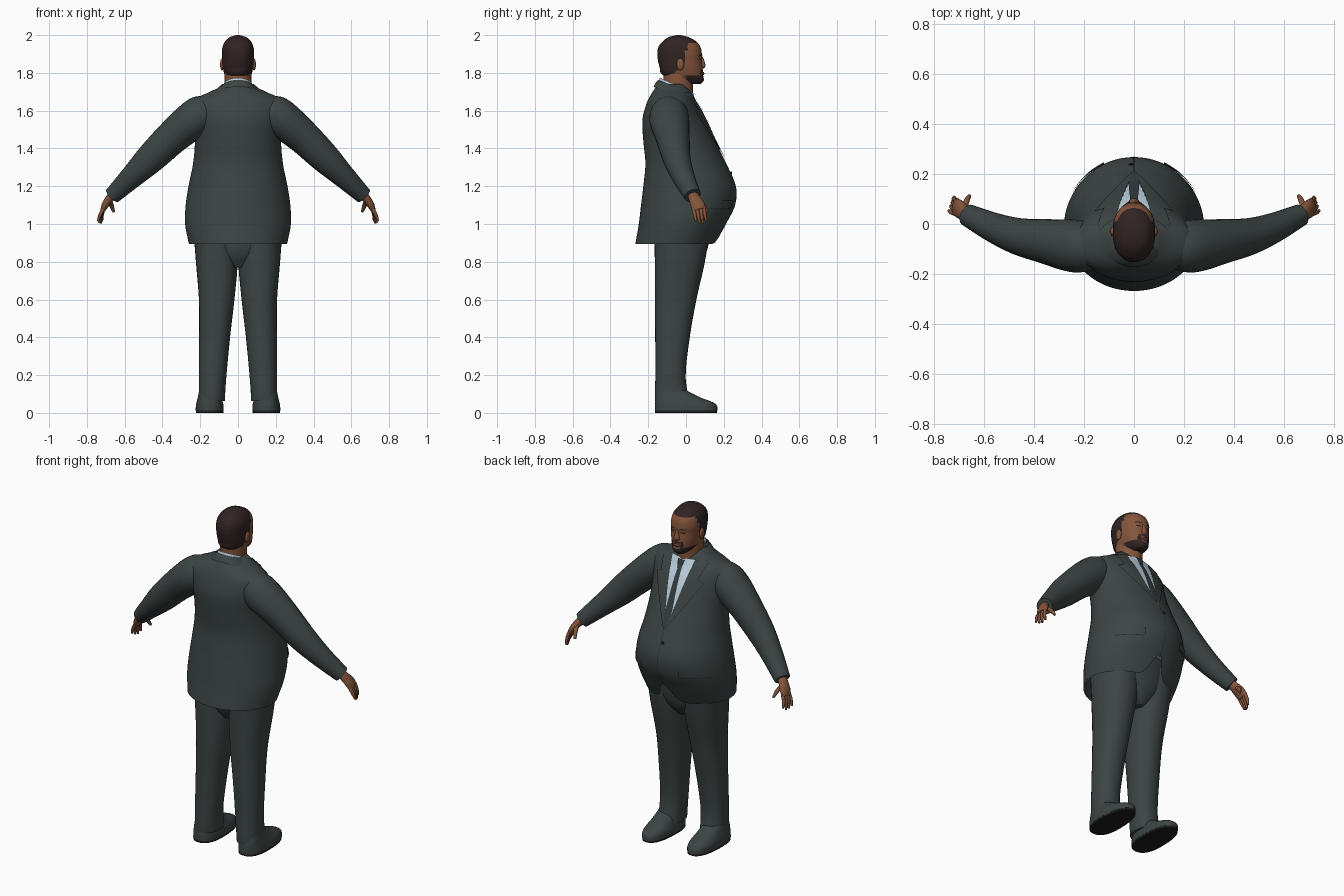
import bpy, bmesh, math
from mathutils import Vector

cube = bpy.data.objects.get("Cube")
if cube:
    bpy.data.objects.remove(cube, do_unlink=True)


def material(name, *rgb):
    m = bpy.data.materials.new(name)
    m.use_nodes = True
    m.diffuse_color = (*rgb, 1)
    bsdf = next(n for n in m.node_tree.nodes if n.type == "BSDF_PRINCIPLED")
    bsdf.inputs["Base Color"].default_value = (*rgb, 1)
    bsdf.inputs["Roughness"].default_value = 0.8
    return m


SUIT = material("suit_grey", .045, .06, .058)
SEAM = material("seam_dark", .018, .023, .023)
SKIN = material("skin_brown", .23, .09, .044)
HAIR = material("hair_dark", .03, .017, .017)
SHIRT = material("shirt_pale_blue", .52, .66, .76)
TIE = material("tie_grey", .033, .045, .048)
SOLE = material("sole_black", .012, .013, .014)
LIP = material("lip_brown", .14, .05, .035)


def sample(table, t):
    """Smoothly interpolate table rows by their first column."""
    last = len(table) - 1
    i = 0
    while i < last - 1 and t > table[i + 1][0]:
        i += 1
    a, b = table[i], table[i + 1]
    p, q = table[max(i - 1, 0)], table[min(i + 2, last)]
    h = b[0] - a[0]
    u = min(max((t - a[0]) / h, 0), 1)
    out = []
    for k in range(1, len(a)):
        m0 = (b[k] - p[k]) / (b[0] - p[0]) * h
        m1 = (q[k] - a[k]) / (q[0] - a[0]) * h
        d = b[k] - a[k]
        out.append(a[k] + u * (m0 + u * (3 * d - 2 * m0 - m1 + u * (m0 + m1 - 2 * d))))
    return out


def steps(a, b, n):
    return [a + (b - a) * i / n for i in range(n + 1)]


def finish(name, bm, mats, angle=50):
    me = bpy.data.meshes.new(name)
    bm.to_mesh(me)
    bm.free()
    for m in mats:
        me.materials.append(m)
    ob = bpy.data.objects.new(name, me)
    bpy.context.collection.objects.link(ob)
    bpy.ops.object.select_all(action="DESELECT")
    ob.select_set(True)
    bpy.context.view_layer.objects.active = ob
    bpy.ops.object.shade_smooth_by_angle(angle=math.radians(angle))
    return ob


def loft(name, rings, mats, closed=True, bottom=True, top=True, rule=None):
    bm = bmesh.new()
    rows = [[bm.verts.new(p) for p in r] for r in rings]
    n = len(rows[0])
    for a, b in zip(rows, rows[1:]):
        for j in range(n if closed else n - 1):
            k = (j + 1) % n
            bm.faces.new((a[j], a[k], b[k], b[j]))
    if bottom:
        bm.faces.new(rows[0])
    if top:
        bm.faces.new(rows[-1])
    bmesh.ops.recalc_face_normals(bm, faces=bm.faces)
    if rule:
        for f in bm.faces:
            f.material_index = rule(f.calc_center_median())
    return finish(name, bm, mats)


def oval(z, w, back, front, yc, xc=0, n=2.0, seg=32, tilt=0, start=0, sweep=1):
    """Egg-shaped level section; tilt lowers its front."""
    pts = []
    for j in range(seg):
        a = math.tau * (start + sweep * j / (seg if sweep == 1 else seg - 1))
        c, s = math.cos(a), math.sin(a)
        x = math.copysign(abs(c) ** (2 / n), c) * w
        y = math.copysign(abs(s) ** (2 / n), s) * ((front - yc) if s > 0 else (yc - back))
        pts.append(Vector((xc + x, yc + y, z - tilt * y)))
    return pts


def surface(table, x, z, n=2.0):
    w, back, front, yc = sample(table, z)
    return yc + (front - yc) * max(1 - (abs(x) / w) ** n, 0) ** (1 / n)


def patch(name, table, z0, z1, edges, mat, lift=.005, n=2.0, rows=14, cols=8):
    """Thin plate laid over the front of a body; edges(t) gives its two x limits."""
    bm = bmesh.new()
    grid = []
    for t in steps(0, 1, rows):
        z = z0 + (z1 - z0) * t
        grid.append([bm.verts.new((x, surface(table, x, z, n) + lift, z))
                     for x in steps(*edges(t), cols)])
    for a, b in zip(grid, grid[1:]):
        for j in range(cols):
            f = bm.faces.new((a[j], b[j], b[j + 1], a[j + 1]))
            f.normal_update()
            if f.normal.y < 0:
                f.normal_flip()
    return finish(name, bm, [mat])


def tube(name, path, mat, side=1, sub=4, seg=16):
    """Sweep an ellipse along rows of x, y, z, radius across, radius through."""
    table = [(i, *p) for i, p in enumerate(path)]
    ts = steps(0, len(path) - 1, sub * (len(path) - 1))
    rows = [sample(table, t) for t in ts]
    rings = []
    for i, r in enumerate(rows):
        tangent = (Vector(rows[min(i + 1, len(rows) - 1)][:3]) - Vector(rows[max(i - 1, 0)][:3])).normalized()
        u = Vector((0, 1, 0))
        u = (u - tangent * u.dot(tangent)).normalized()
        v = tangent.cross(u)
        ring = [Vector(r[:3]) + u * r[3] * math.cos(a) + v * r[4] * math.sin(a)
                for a in steps(0, math.tau, seg)[:-1]]
        rings.append([Vector((p.x * side, p.y, p.z)) for p in ring])
    return loft(name, rings, [mat])


def ball(name, loc, scale, mat):
    bm = bmesh.new()
    bmesh.ops.create_uvsphere(bm, u_segments=16, v_segments=10, radius=1)
    for v in bm.verts:
        v.co = Vector(loc) + Vector(a * b for a, b in zip(v.co, scale))
    return finish(name, bm, [mat])


# Jacket: height, half width, back, front, side line
BODY = [(.895, .26, -.268, .16, -.05), (1.0, .28, -.25, .212, -.02), (1.1, .277, -.238, .26, 0),
        (1.2, .262, -.226, .264, 0), (1.32, .238, -.215, .213, -.02), (1.44, .228, -.226, .153, -.04),
        (1.55, .235, -.231, .106, -.07), (1.62, .246, -.215, .07, -.08), (1.66, .235, -.2, .045, -.08),
        (1.69, .17, -.182, .033, -.075), (1.715, .115, -.168, .02, -.06), (1.74, .085, -.14, 0, -.05)]
rings = []
for z in steps(.895, 1.74, 40):
    ring = oval(z, *sample(BODY, z), seg=64)
    for p in ring:
        # cutaway where the two front hems part
        if p.y > 0 and z < 1.1:
            p.z += .12 * math.exp(-(p.x / .045) ** 2) * (1.1 - z) / .2
            p.y = surface(BODY, p.x, p.z)
    rings.append(ring)
loft("jacket_body", rings, [SUIT], bottom=False)

# Shirt opening, tie, front seam
V0, V1 = 1.34, 1.70


def opening(t):
    return .003 + .072 * t ** .9


patch("shirt_front", BODY, V0, V1, lambda t: (-opening(t), opening(t)), SHIRT, .004)
patch("tie_blade", BODY, V0, 1.66, lambda t: (-.026 + .014 * t, .026 - .014 * t) if t > .25
      else (-opening(t * .9), opening(t * .9)), TIE, .008)
patch("tie_knot", BODY, 1.65, 1.695, lambda t: (-.013 - .01 * t, .013 + .01 * t), TIE, .014)
patch("front_seam", BODY, 1.0, V0, lambda t: (-.0015, .0015), SEAM, .003, cols=1)
ball("jacket_button", (-.012, surface(BODY, 0, 1.27) + .002, 1.27), (.009, .005, .009), SEAM)

for side, tag in ((1, "left"), (-1, "right")):
    # Lapels with a notch, edged by a dark line
    def lapel(t, extra=0):
        wide = .105 * t / .74 if t < .74 else .062 + .03 * (t - .74)
        return side * opening(t), side * (opening(t) + wide + extra)
    patch(tag + "_lapel", BODY, V0, V1, lapel, SUIT, .008, rows=27)
    patch(tag + "_lapel_edge", BODY, V0, V1, lambda t: lapel(t, .003), SEAM, .005, rows=27)
    # Pocket flaps
    patch(tag + "_pocket_flap", BODY, 1.085, 1.125, lambda t: (side * .12, side * .245), SUIT, .008, rows=3)
    patch(tag + "_pocket_line", BODY, 1.081, 1.085, lambda t: (side * .12, side * .245), SEAM, .004, rows=1)
    # Sleeves
    tube(tag + "_sleeve", [(.13, -.09, 1.6, .08, .07), (.19, -.09, 1.582, .1, .1), (.25, -.087, 1.542, .105, .1),
                           (.35, -.07, 1.457, .09, .09), (.46, -.05, 1.35, .074, .08), (.56, -.015, 1.252, .06, .062),
                           (.665, .035, 1.15, .045, .045)], SUIT, side, seg=24)
    # Hands
    tube(tag + "_palm", [(.65, .028, 1.165, .026, .024), (.675, .042, 1.14, .03, .023),
                         (.7, .06, 1.105, .038, .02), (.715, .07, 1.075, .034, .014)], SKIN, side)
    for i, name in enumerate(("little", "ring", "middle", "index")):
        y = .04 + .018 * i
        drop = (.012, .002, 0, .012)[i]
        tube(tag + "_" + name + "_finger", [(.708, y, 1.09, .01, .01), (.729 - .003 * i, y + .006, 1.05, .0095, .01),
                                            (.741 - .007 * i, y + .014, 1.003 + drop, .006, .006)], SKIN, side, 3, 8)
    tube(tag + "_thumb", [(.68, .06, 1.125, .012, .012), (.67, .092, 1.1, .012, .012),
                          (.658, .113, 1.065, .007, .007)], SKIN, side, 3, 8)
    # Trouser legs: height, half width, back, front, side line, centre
    LEG = [(.062, .072, -.163, .022, -.07, .141), (.1, .07, -.165, .01, -.07, .138),
           (.2, .073, -.162, -.002, -.08, .134), (.4, .082, -.163, .02, -.07, .124),
           (.6, .094, -.165, .055, -.06, .113), (.8, .111, -.165, .1, -.04, .112), (1.0, .12, -.17, .13, -.02, .118)]
    loft(tag + "_trouser_leg", [[Vector((p.x * side, p.y, p.z)) for p in oval(z, *sample(LEG, z), n=2.2)]
                                for z in steps(.062, 1, 24)], [SUIT])
    # Shoes and soles
    SHOE = [(.012, .074, -.165, .166, -.03), (.04, .073, -.165, .163, -.03), (.058, .069, -.163, .14, -.04),
            (.078, .064, -.16, .085, -.06), (.12, .055, -.15, 0, -.08)]
    loft(tag + "_shoe", [oval(z, *sample(SHOE, z), xc=.15 * side, n=2.4) for z in steps(.012, .12, 10)], [SUIT])
    loft(tag + "_sole", [oval(z, .073, -.164, .164, -.03, xc=.15 * side, n=2.4) for z in (0, .013)], [SOLE])

# Trouser seat
SEAT = [(.77, .05, -.12, .06, -.03), (.84, .16, -.16, .105, -.03), (.93, .235, -.168, .125, -.03),
        (1.05, .24, -.17, .14, -.03)]
loft("trouser_seat", [oval(z, *sample(SEAT, z)) for z in steps(.77, 1.05, 8)], [SUIT])

# Neck and collars
loft("neck", [oval(z, .072, -.12, .036, -.045) for z in (1.66, 1.72, 1.8)], [SKIN])
loft("shirt_collar", [oval(z, w, -.05 - d, -.05 + d, -.05, tilt=.45)
                      for z, w, d in ((1.69, .086, .096), (1.734, .077, .089))], [SHIRT], bottom=False, top=False)
loft("jacket_collar", [oval(z, w, -.05 - d, -.05 + d, -.05, tilt=.42, start=.39, sweep=.72)
                       for z, w, d in ((1.675, .13, .122), (1.7, .108, .112), (1.722, .086, .098), (1.717, .08, .092))],
     [SUIT], closed=False, bottom=False, top=False)

# Head, with hair and beard chosen by region
HEAD = [(1.742, .03, .015, .08, .045), (1.76, .052, -.05, .094, .01), (1.79, .071, -.125, .09, -.02),
        (1.83, .08, -.14, .088, -.03), (1.87, .083, -.149, .083, -.03), (1.9, .085, -.152, .084, -.03),
        (1.94, .081, -.145, .075, -.035), (1.97, .066, -.12, .05, -.04), (1.99, .042, -.09, .012, -.04),
        (2.0, .008, -.05, -.03, -.04)]


def head_colour(p):
    hairline = .01 if p.z > 1.92 else -.005 if p.z > 1.86 else -.005 - .95 * (1.86 - p.z)
    beard = p.y > 0 and p.z < (1.777 if abs(p.x) < .026 else 1.787)
    goatee = p.y > .05 and .022 < abs(p.x) < .038 and p.z < 1.818
    return int(p.z > 1.957 or (p.y < hairline and p.z > 1.776) or beard or goatee)


loft("head", [oval(z, *sample(HEAD, z), n=2.25, seg=72) for z in steps(1.742, 2, 60)], [SKIN, HAIR], rule=head_colour)

# Face
patch("moustache", HEAD, 1.811, 1.818, lambda t: (-.035, .035), HAIR, .002, 2.25, 2)
ball("lips", (0, .09, 1.797), (.022, .007, .009), LIP)
tube("nose", [(0, .078, 1.885, .01, .008), (0, .085, 1.862, .012, .011), (0, .09, 1.838, .013, .019),
              (0, .084, 1.826, .007, .014)], SKIN)
for side, tag in ((1, "left"), (-1, "right")):
    ball(tag + "_ear", (side * .084, -.03, 1.845), (.011, .02, .032), SKIN)
    patch(tag + "_eye", HEAD, 1.869, 1.877, lambda t: (side * .02, side * .045), HAIR, .002, 2.25, 2)
    patch(tag + "_eyebrow", HEAD, 1.89, 1.897, lambda t: (side * .016, side * .052), HAIR, .003, 2.25, 2)
